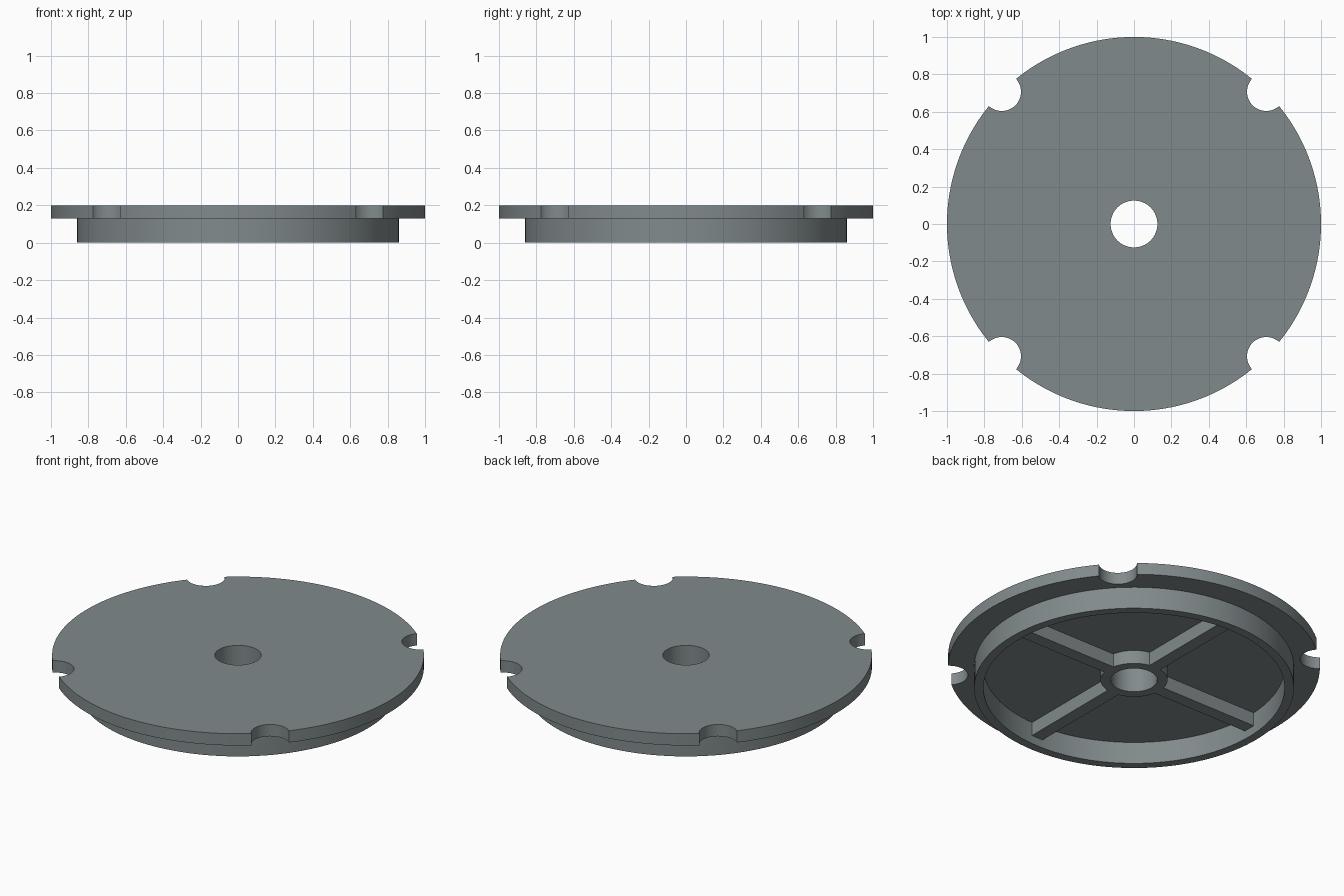
import bpy, bmesh, math
from mathutils import Matrix

if "Cube" in bpy.data.objects:
    bpy.data.objects.remove(bpy.data.objects["Cube"])

SEGMENTS = 128
HOLE_R, BOSS_R = 0.125, 0.18
WALL_IN, WALL_OUT, RIM_R = 0.81, 0.86, 1.0
RIB_Z, FLOOR_Z, TOP_Z = 0.05, 0.13, 0.20

grey = bpy.data.materials.new("slate grey")
grey.diffuse_color = (0.22, 0.255, 0.26, 1)
grey.use_nodes = True
grey.node_tree.nodes["Principled BSDF"].inputs["Base Color"].default_value = grey.diffuse_color


def make_object(name, bm):
    bmesh.ops.recalc_face_normals(bm, faces=bm.faces)
    mesh = bpy.data.meshes.new(name)
    bm.to_mesh(mesh)
    bm.free()
    mesh.materials.append(grey)
    obj = bpy.data.objects.new(name, mesh)
    bpy.context.collection.objects.link(obj)
    return obj


def lathe(name, profile):
    """Spin a closed (radius, z) profile around the z axis."""
    bm = bmesh.new()
    rings = []
    for i in range(SEGMENTS):
        a = 2 * math.pi * i / SEGMENTS
        rings.append([bm.verts.new((r * math.cos(a), r * math.sin(a), z)) for r, z in profile])
    n = len(profile)
    for i, ring in enumerate(rings):
        nxt = rings[(i + 1) % SEGMENTS]
        for j in range(n):
            k = (j + 1) % n
            bm.faces.new((ring[j], nxt[j], nxt[k], ring[k]))
    return make_object(name, bm)


def combine(target, tool, operation):
    mod = target.modifiers.new(operation, 'BOOLEAN')
    mod.operation, mod.object, mod.solver = operation, tool, 'EXACT'
    bpy.context.view_layer.objects.active = target
    bpy.ops.object.modifier_apply(modifier=mod.name)
    bpy.data.objects.remove(tool)


# Flanged disc with locating wall and central bored boss
cover = lathe("flanged_cover", [
    (HOLE_R, TOP_Z), (RIM_R, TOP_Z), (RIM_R, FLOOR_Z), (WALL_OUT, FLOOR_Z),
    (WALL_OUT, 0), (WALL_IN, 0), (WALL_IN, FLOOR_Z), (BOSS_R, FLOOR_Z),
    (BOSS_R, RIB_Z), (HOLE_R, RIB_Z)])

# Four stiffening ribs from boss to wall
RIB_W, start, end = 0.075, 0.155, 0.835
bm = bmesh.new()
for i in range(4):
    place = (Matrix.Rotation(i * math.pi / 2, 4, 'Z')
             @ Matrix.Translation(((start + end) / 2, 0, (RIB_Z + FLOOR_Z + 0.02) / 2))
             @ Matrix.Diagonal((end - start, RIB_W, FLOOR_Z + 0.02 - RIB_Z, 1)))
    bmesh.ops.create_cube(bm, size=1, matrix=place)
combine(cover, make_object("ribs", bm), 'UNION')

# Four round screw notches in the rim
bm = bmesh.new()
for i in range(4):
    a = math.pi / 4 + i * math.pi / 2
    bmesh.ops.create_cone(bm, cap_ends=True, segments=48, radius1=0.103, radius2=0.103, depth=0.4,
                          matrix=Matrix.Translation((math.cos(a), math.sin(a), 0.2)))
combine(cover, make_object("notch_cutters", bm), 'DIFFERENCE')

# Smooth round walls, crisp edges
bpy.ops.object.select_all(action='DESELECT')
cover.select_set(True)
bpy.context.view_layer.objects.active = cover
bpy.ops.object.shade_smooth_by_angle(angle=math.radians(30))
